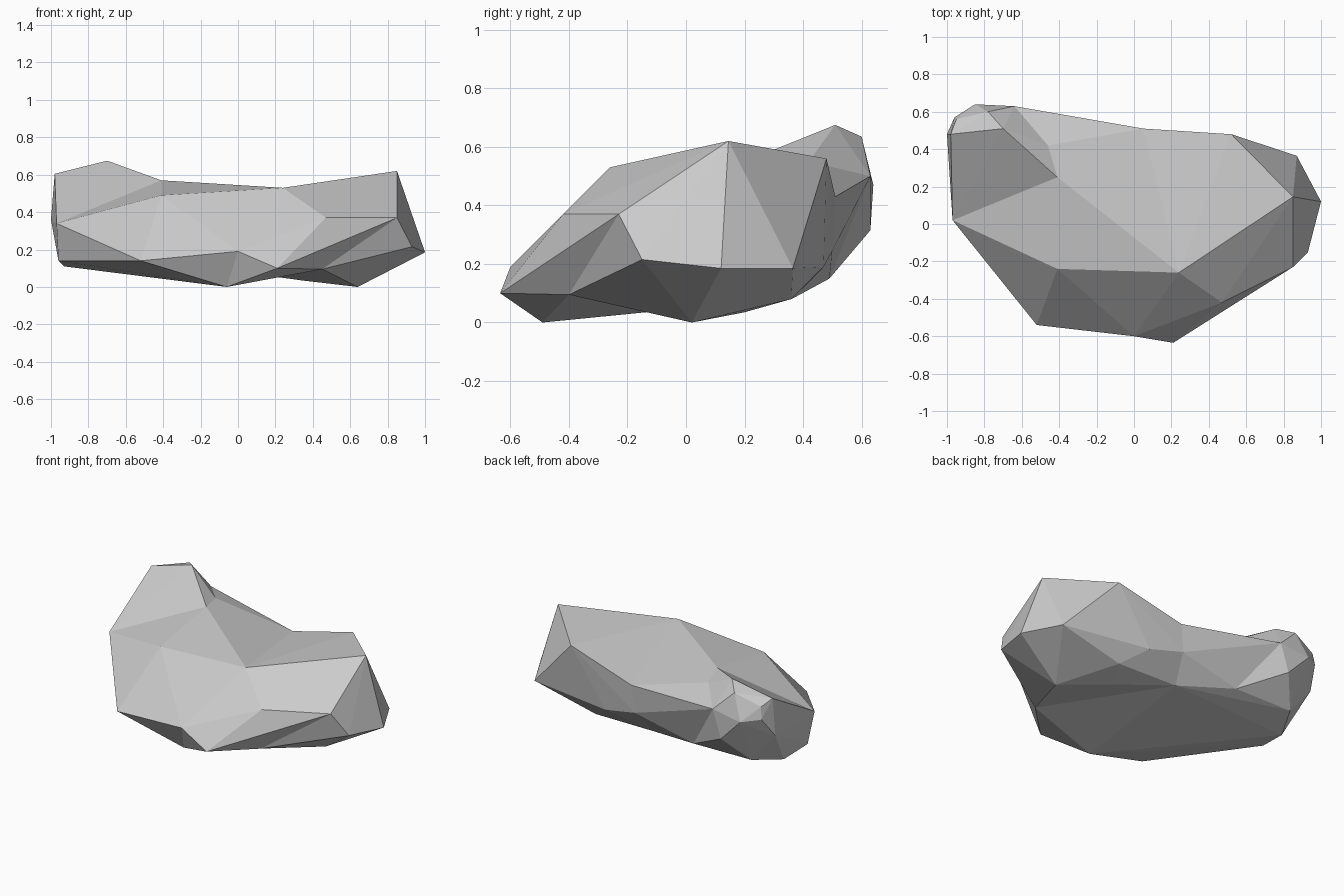
import bpy
import bmesh

default_cube = bpy.data.objects.get("Cube")
if default_cube:
    bpy.data.objects.remove(default_cube, do_unlink=True)

# Single stone colour
stone = bpy.data.materials.new("stone_grey")
stone.use_nodes = True
stone_colour = (.6, .6, .6, 1)
stone.diffuse_color = stone_colour
stone.node_tree.nodes["Principled BSDF"].inputs["Base Color"].default_value = stone_colour


def chiselled_chunk(name, *corner_groups):
    """Flat-faced convex lump of stone wrapped around groups of corners."""
    bm = bmesh.new()
    for group in corner_groups:
        for corner in group:
            bm.verts.new(corner)
    hull = bmesh.ops.convex_hull(bm, input=bm.verts[:])
    unused = [v for v in hull["geom_interior"] + hull["geom_unused"]
              if isinstance(v, bmesh.types.BMVert)]
    bmesh.ops.delete(bm, geom=list(set(unused)), context="VERTS")
    bmesh.ops.recalc_face_normals(bm, faces=bm.faces[:])
    mesh = bpy.data.meshes.new(name)
    bm.to_mesh(mesh)
    bm.free()
    mesh.materials.append(stone)
    chunk = bpy.data.objects.new(name, mesh)
    bpy.context.collection.objects.link(chunk)
    return chunk


def fuse(target, tool):
    """Weld one chunk into another and discard the leftover."""
    union = target.modifiers.new("fuse", "BOOLEAN")
    union.operation = "UNION"
    union.solver = "EXACT"
    union.object = tool
    bpy.ops.object.select_all(action="DESELECT")
    target.select_set(True)
    bpy.context.view_layer.objects.active = target
    bpy.ops.object.modifier_apply(modifier=union.name)
    bpy.data.objects.remove(tool, do_unlink=True)


# Valley running over the top, down the back and under the belly
valley = [(.24, -.26, .53), (.05, .51, .43), (.03, .5, .245), (-.02, .37, .085)]

# Crease under the front lip
lip_crease = [(0, -.6, .19), (-.06, -.49, 0)]
lip_point = [(.21, -.635, .1)]

# Crease between the lip and the blunt end
end_crease = [(.47, -.42, .37), (.85, -.23, .37), (.45, -.4, .095)]

# Blunt end with its low foot
blunt_end = [(.85, .145, .62), (.52, .48, .56), (.27, .47, .19),
             (.64, .02, 0), (.34, .2, .035), (.42, .36, .08),
             (.87, .365, .185), (1, .12, .185), (.93, -.15, .215)]

# Shoulder of the main body
shoulder = [(-.52, -.54, .14), (-.41, -.24, .49)]

# Saddle and flank where the body meets the horn
saddle = [(-.41, .25, .57), (-.46, .42, .55)]
flank = [(-.97, .02, .34), (-.96, .08, .14), (-.64, .63, .5),
         (-.4, .49, .15), (-.93, .29, .11), (-.83, .49, .155)]

# Raised rear horn
horn_tip = [(-.7, .51, .675), (-.98, .48, .605), (-.78, .6, .635), (-.95, .56, .57),
            (-.96, .57, .49), (-.85, .64, .47), (-.7, .63, .315), (-1, .48, .36)]

rock = chiselled_chunk("rock", valley, lip_crease, shoulder, saddle, flank)
fuse(rock, chiselled_chunk("rock_lip", valley, lip_crease, lip_point, end_crease))
fuse(rock, chiselled_chunk("rock_end", valley, end_crease, blunt_end))
fuse(rock, chiselled_chunk("rock_horn", saddle, flank, horn_tip))

# Tidy the seams and keep the facets crisp
bm = bmesh.new()
bm.from_mesh(rock.data)
bmesh.ops.remove_doubles(bm, verts=bm.verts[:], dist=.001)
bmesh.ops.recalc_face_normals(bm, faces=bm.faces[:])
for face in bm.faces:
    face.smooth = False
bm.to_mesh(rock.data)
bm.free()
